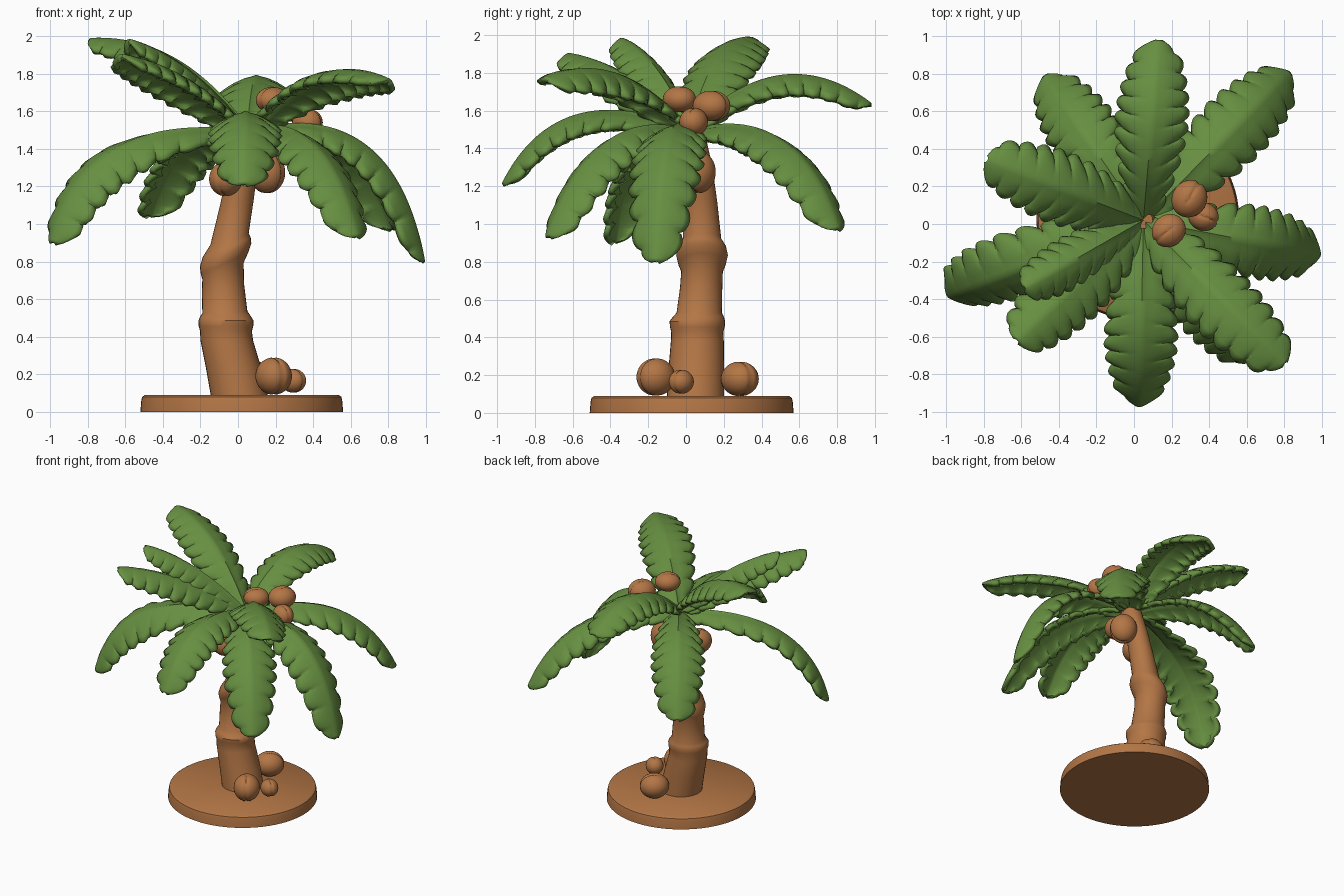
import bpy, math
from mathutils import Vector

cube = bpy.data.objects.get("Cube")
if cube:
    bpy.data.objects.remove(cube, do_unlink=True)


def material(name, rgb):
    m = bpy.data.materials.new(name)
    m.use_nodes = True
    color = (*rgb, 1)
    m.diffuse_color = color
    bsdf = next(n for n in m.node_tree.nodes if n.type == 'BSDF_PRINCIPLED')
    bsdf.inputs["Base Color"].default_value = color
    bsdf.inputs["Roughness"].default_value = 0.8
    return m


GREEN = material("leaf green", (0.135, 0.275, 0.053))
BROWN = material("bark brown", (0.45, 0.18, 0.06))


def make(name, verts, faces, mat, angle=40):
    mesh = bpy.data.meshes.new(name)
    mesh.from_pydata(verts, [], faces)
    mesh.materials.append(mat)
    ob = bpy.data.objects.new(name, mesh)
    bpy.context.collection.objects.link(ob)
    bpy.ops.object.select_all(action='DESELECT')
    ob.select_set(True)
    bpy.context.view_layer.objects.active = ob
    bpy.ops.object.shade_smooth_by_angle(angle=math.radians(angle))
    return ob


def loft(name, rings, mat, sides):
    """Capped tube through rings of (x, y, z, radius, tilt)."""
    verts, faces = [], []
    for x, y, z, r, tilt in rings:
        for i in range(sides):
            a = math.tau * i / sides
            dx = r * math.cos(a)
            verts.append((x + dx, y + r * math.sin(a), z + tilt * dx))
    for j in range(len(rings) - 1):
        for i in range(sides):
            k, n = j * sides + i, j * sides + (i + 1) % sides
            faces.append((k, n, n + sides, k + sides))
    faces.append(tuple(reversed(range(sides))))
    faces.append(tuple(range(len(verts) - sides, len(verts))))
    return make(name, verts, faces, mat)


# Round base
loft("base", [(0.02, 0.03, z, r, 0) for z, r in
              [(0, 0.54), (0.06, 0.535), (0.08, 0.53), (0.09, 0.515)]], BROWN, 64)

# Leaning trunk with two swollen rings, the upper one tilted
loft("trunk", [
    (0.01, 0.05, 0.07, 0.152, 0), (-0.025, 0.055, 0.24, 0.147, 0),
    (-0.06, 0.06, 0.38, 0.14, 0), (-0.064, 0.06, 0.43, 0.138, 0),
    (-0.064, 0.06, 0.455, 0.145, 0), (-0.064, 0.06, 0.485, 0.147, 0),
    (-0.066, 0.065, 0.505, 0.137, 0), (-0.07, 0.07, 0.53, 0.12, 0.05),
    (-0.08, 0.08, 0.66, 0.112, 0.2), (-0.08, 0.085, 0.75, 0.11, 0.4),
    (-0.072, 0.085, 0.79, 0.126, 0.45), (-0.066, 0.085, 0.835, 0.137, 0.45),
    (-0.06, 0.085, 0.875, 0.128, 0.4), (-0.045, 0.085, 0.92, 0.102, 0.3),
    (-0.005, 0.075, 1.12, 0.09, 0.2), (0.025, 0.06, 1.3, 0.08, 0.1),
    (0.05, 0.03, 1.46, 0.075, 0), (0.055, 0.02, 1.52, 0.045, 0)], BROWN, 32)


# Coconuts: egg shapes with a seam pressed in
def coconut(name, loc, r, turn, tall=1.0):
    verts, faces = [], []
    n, m = 36, 18
    c, s = math.cos(turn), math.sin(turn)
    for j in range(m + 1):
        p = math.pi * (j + 0.02) / (m + 0.04)
        for i in range(n):
            a = math.tau * i / n
            v = Vector((math.sin(p) * math.cos(a), math.sin(p) * math.sin(a), math.cos(p)))
            if v.y < 0.3:
                v *= 1 - 0.09 * math.exp(-(v.x / 0.09) ** 2)
            v.y *= 1.1
            v.z *= tall
            verts.append(Vector((c * v.x - s * v.y, s * v.x + c * v.y, v.z)) * r + Vector(loc))
    for j in range(m):
        for i in range(n):
            k, q = j * n + i, j * n + (i + 1) % n
            faces.append((k, k + n, q + n, q))
    faces += [tuple(range(n)), tuple(reversed(range(m * n, m * n + n)))]
    make(name, verts, faces, BROWN, 60)


NUTS = {
    "ground_coconut_large": ((0.19, -0.16, 0.19), 0.095, 0.5, 1.05),
    "ground_coconut_small": ((0.295, -0.025, 0.165), 0.064, 0.9),
    "ground_coconut_back": ((0.08, 0.285, 0.18), 0.097, 2.2, 0.95),
    "crown_coconut_front": ((0.185, -0.035, 1.66), 0.085, -0.9, 0.82),
    "crown_coconut_back": ((0.295, 0.135, 1.625), 0.093, 2.6, 0.88),
    "crown_coconut_left": ((0.37, 0.04, 1.54), 0.075, 1.2),
    "hanging_coconut_left": ((0.155, 0.065, 1.275), 0.09, 1.0, 1.25),
    "hanging_coconut_right": ((-0.065, -0.07, 1.24), 0.088, -0.4, 1.05),
    "hanging_coconut_front": ((0.1, -0.07, 1.36), 0.085, 0.3),
}
for name, spec in NUTS.items():
    coconut(name, *spec)


# Fronds: scalloped blades folded down from an arched midrib
LOBES, STEPS = 9, 10
ACROSS = [-1, -0.8, -0.55, -0.3, -0.1, 0, 0.1, 0.3, 0.55, 0.8, 1]


def frond(name, tip, reach, peak, roll=0, width=0.19):
    start, tip = Vector((0.05, 0.02, 1.47)), Vector(tip)
    ctrl = start.lerp(tip, reach)
    ctrl.z = peak
    flat = (tip - start).cross(Vector((0, 0, 1))).normalized()
    rows = LOBES * STEPS
    verts, faces = [], []
    for j in range(rows + 1):
        t = j / rows
        p = start * (1 - t) ** 2 + ctrl * 2 * t * (1 - t) + tip * t * t
        along = ((ctrl - start) * (1 - t) + (tip - ctrl) * t).normalized()
        angle = math.radians(roll) * min(1, 2 * t)
        side = flat * math.cos(angle) + flat.cross(along) * math.sin(angle)
        up = side.cross(along)
        env = math.sin(math.pi * (0.1 + 0.77 * t)) ** 0.65
        if t > 0.92:
            env *= math.sqrt(max(0.02, 1 - ((t - 0.92) / 0.08) ** 2))
        for s in ACROSS:
            e = abs(s)
            # Lobes on the two sides are staggered
            f = (t * LOBES + (0.4 if s > 0 else 0)) % 1
            lobe = math.sin(math.pi * f ** 1.5) ** 0.45
            w = width * env * (1 - 0.36 * (1 - lobe) * e ** 3)
            rib = 0.014 * (1 - t) if s == 0 else 0
            lift = rib - 0.095 * env * e ** 1.7 + 0.004 * lobe * e
            verts.append(p + side * s * w + along * 0.08 * e * (1 - t) + up * lift)
    n = len(ACROSS)
    for j in range(rows):
        for i in range(n - 1):
            k = j * n + i
            faces.append((k, k + 1, k + n + 1, k + n))
    ob = make(name, verts, faces, GREEN, 60)
    mod = ob.modifiers.new("thickness", 'SOLIDIFY')
    mod.thickness, mod.offset = 0.032, 0


FRONDS = {
    "frond_back": ((0.13, 0.97, 1.63), 0.5, 1.98),
    "frond_back_left": ((0.82, 0.8, 0.97), 0.72, 1.64),
    "frond_back_right": ((-0.47, 0.78, 1.04), 0.68, 1.62),
    "frond_right_upper": ((-0.78, 0.34, 1.975), 0.42, 1.99),
    "frond_right_lower": ((-0.98, -0.38, 0.9), 0.85, 1.59, 22),
    "frond_front_right": ((-0.62, -0.62, 1.89), 0.5, 1.83),
    "frond_right_top": ((-0.58, -0.34, 1.97), 0.5, 1.88, 0, 0.13),
    "frond_front": ((0.03, -0.96, 1.21), 0.7, 1.78),
    "frond_front_left_upper": ((0.8, -0.74, 1.76), 0.5, 1.93, 12),
    "frond_front_left_lower": ((0.63, -0.72, 0.93), 0.68, 1.63),
    "frond_left": ((0.98, -0.16, 0.8), 0.82, 1.68),
}
for name, spec in FRONDS.items():
    frond(name, *spec)
